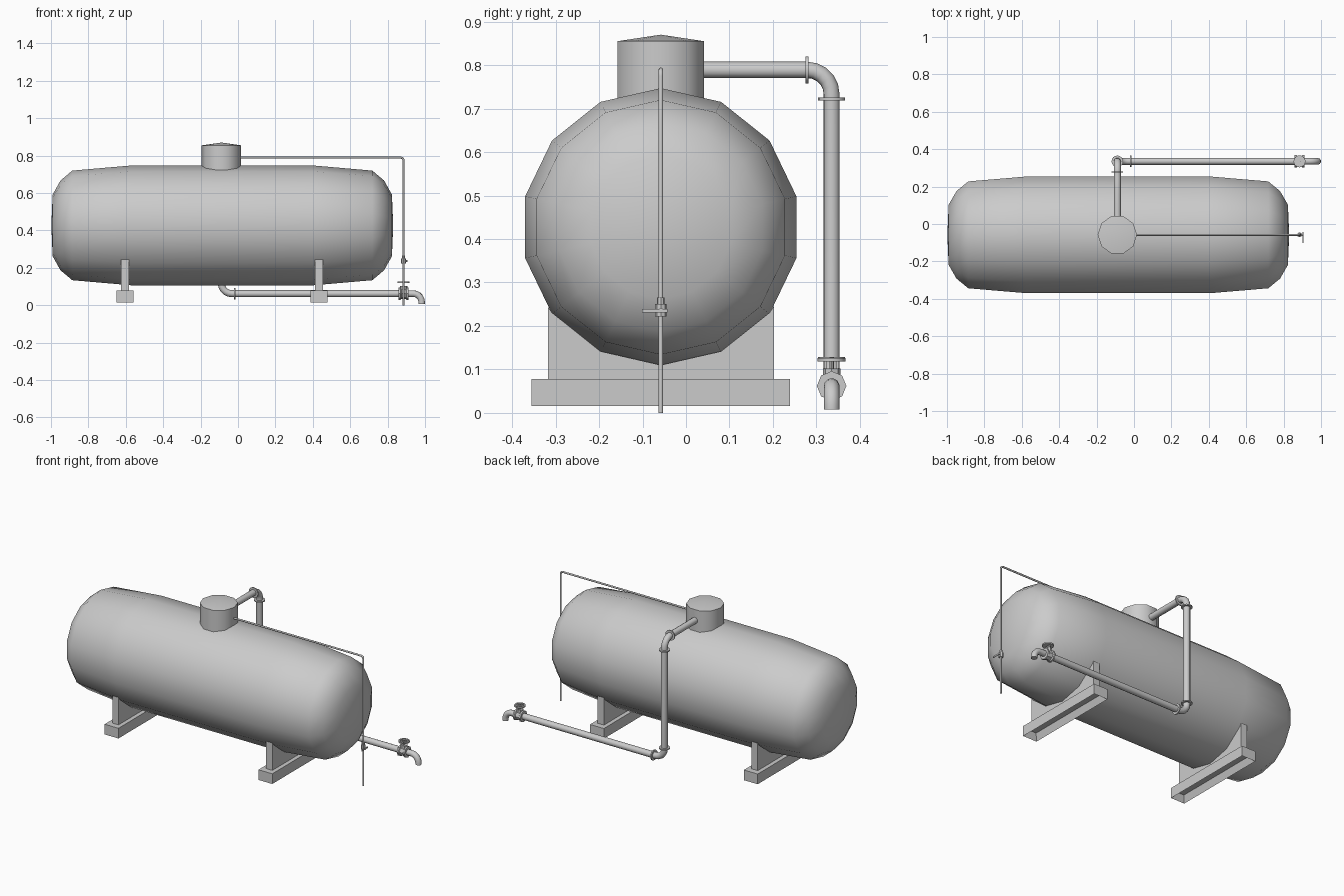
import bpy
import bmesh
from math import sin, cos, pi, radians
from mathutils import Vector

if "Cube" in bpy.data.objects:
    bpy.data.objects.remove(bpy.data.objects["Cube"], do_unlink=True)

grey = bpy.data.materials.new("painted grey steel")
grey.use_nodes = True
COLOUR = (0.6, 0.6, 0.6, 1)
grey.diffuse_color = COLOUR
grey.node_tree.nodes["Principled BSDF"].inputs["Base Color"].default_value = COLOUR


def finish(name, bm, angle=40):
    """Turn a bmesh into a shaded, coloured object."""
    bmesh.ops.remove_doubles(bm, verts=bm.verts, dist=1e-5)
    bmesh.ops.recalc_face_normals(bm, faces=bm.faces)
    mesh = bpy.data.meshes.new(name)
    bm.to_mesh(mesh)
    bm.free()
    mesh.materials.append(grey)
    ob = bpy.data.objects.new(name, mesh)
    bpy.context.scene.collection.objects.link(ob)
    bpy.ops.object.select_all(action="DESELECT")
    ob.select_set(True)
    bpy.context.view_layer.objects.active = ob
    bpy.ops.object.shade_smooth_by_angle(angle=radians(angle))
    return ob


def skin(bm, rings):
    """Bridge successive vertex rings and cap both ends."""
    rows = [[bm.verts.new(p) for p in ring] for ring in rings]
    n = len(rows[0])
    for a, b in zip(rows, rows[1:]):
        for i in range(n):
            j = (i + 1) % n
            bm.faces.new((a[i], a[j], b[j], b[i]))
    for row in (rows[0], rows[-1]):
        if (row[0].co - row[1].co).length > 1e-4:
            bm.faces.new(row)


def lathe(name, centre, axis, profile, sides=16, angle=40):
    """Revolve (position, radius) pairs about an axis."""
    place = {"X": lambda p, c, s: Vector((p, s, c)),
             "Y": lambda p, c, s: Vector((c, p, s)),
             "Z": lambda p, c, s: Vector((c, s, p))}[axis]
    turns = [2 * pi * i / sides for i in range(sides)]
    bm = bmesh.new()
    skin(bm, [[Vector(centre) + place(p, r * cos(t), r * sin(t)) for t in turns]
              for p, r in profile])
    return finish(name, bm, angle)


def disc(name, centre, axis, radius, thick, sides=16):
    h = thick / 2
    return lathe(name, centre, axis, [(-h, radius), (h, radius)], sides)


def pipe(name, corners, radius, bend, sides=10, steps=5):
    """Sweep a round section along a path with rounded corners."""
    pts = [Vector(c) for c in corners]
    path = [pts[0]]
    for a, b, c in zip(pts, pts[1:], pts[2:]):
        u, v = (a - b).normalized(), (c - b).normalized()
        hub = b + (u + v) * bend
        for i in range(steps + 1):
            t = pi / 2 * i / steps
            path.append(hub - v * bend * cos(t) - u * bend * sin(t))
    path.append(pts[-1])
    tangents = [(path[min(i + 1, len(path) - 1)] - path[max(i - 1, 0)]).normalized()
                for i in range(len(path))]
    side = tangents[0].orthogonal().normalized()
    rings = []
    for p, t in zip(path, tangents):
        side = (side - t * side.dot(t)).normalized()
        up = t.cross(side)
        rings.append([p + (side * cos(k) + up * sin(k)) * radius
                      for k in (2 * pi * i / sides for i in range(sides))])
    bm = bmesh.new()
    skin(bm, rings)
    return finish(name, bm, 50)


def box(name, centre, size):
    bm = bmesh.new()
    bmesh.ops.create_cube(bm, size=1)
    for v in bm.verts:
        v.co = Vector(centre) + v.co * Vector(size)
    return finish(name, bm, 30)


# Horizontal tank with domed ends
TY, TZ, TR, SIDES = -0.058, 0.427, 0.32, 14
half = [(0.49, TR), (0.802, 0.293), (0.865, 0.24), (0.907, 0.165), (0.914, 0)]
profile = [(-p, r) for p, r in reversed(half)] + half
lathe("tank", (-0.084, TY, TZ), "X", profile, SIDES, 65)

# Manhole tower with a shallow conical lid
MX = -0.089
lathe("manhole", (MX, TY, 0), "Z", [(0.66, 0.105), (0.855, 0.105), (0.87, 0)], 10)

# Saddles cut to the tank's curve, on hollow feet
for label, x in (("left", 0.433), ("right", -0.604)):
    arc = [(TY + TR * sin(t), TZ - TR * cos(t) + 0.003)
           for t in (2 * pi * k / SIDES for k in range(-2, 3))]
    outline = [(TY - 0.26, 0.075), (TY - 0.26, 0.245), *arc,
               (TY + 0.26, 0.245), (TY + 0.26, 0.075)]
    bm = bmesh.new()
    skin(bm, [[Vector((x + s * 0.021, y, z)) for y, z in outline] for s in (-1, 1)])
    finish(label + "_saddle", bm, 20)

    bm = bmesh.new()
    bmesh.ops.create_cube(bm, size=1)
    for v in bm.verts:
        v.co = Vector((x, TY, 0.047)) + v.co * Vector((0.093, 0.594, 0.062))
    bm.faces.ensure_lookup_table()
    base = min(bm.faces, key=lambda f: f.calc_center_median().z)
    bmesh.ops.inset_region(bm, faces=[base], thickness=0.022)
    bmesh.ops.translate(bm, verts=base.verts, vec=(0, 0, 0.04))
    finish(label + "_foot", bm, 30)

# Thick outlet pipe: back from the manhole, down, then along to the tap
PY, PZ, HIGH, TAP = 0.335, 0.062, 0.789, 0.885
pipe("outlet_pipe", [(MX, TY, HIGH), (MX, PY, HIGH), (MX, PY, PZ), (TAP, PY, PZ)],
     0.019, 0.056)
flanges = [((MX, 0.278, HIGH), "Y"), ((MX, PY, 0.722), "Z"),
           ((MX, PY, 0.125), "Z"), ((-0.018, PY, PZ), "X")]
for i, (centre, axis) in enumerate(flanges):
    disc("flange_%d" % (i + 1), centre, axis, 0.031, 0.007)

# Tap: ribbed body, yoke, handwheel and spout
lathe("tap_body", (TAP, PY, PZ), "X",
      [(-0.026, 0.022), (-0.026, 0.034), (-0.016, 0.034), (-0.012, 0.028),
       (0.012, 0.028), (0.016, 0.034), (0.026, 0.034), (0.026, 0.022)], 8, 30)
disc("tap_bonnet", (TAP, PY, 0.09), "Z", 0.02, 0.024, 8)
for label, s in (("front", -1), ("back", 1)):
    box(label + "_yoke_post", (TAP, PY + s * 0.014, 0.108), (0.008, 0.007, 0.03))
disc("tap_stem", (TAP, PY, 0.11), "Z", 0.005, 0.034, 8)
lathe("handwheel_rim", (TAP, PY, 0.122), "Z",
      [(-0.004, 0.024), (-0.004, 0.032), (0.004, 0.032), (0.004, 0.024),
       (-0.004, 0.024)], 16, 40)
box("handwheel_spoke_across", (TAP, PY, 0.122), (0.05, 0.007, 0.006))
box("handwheel_spoke_along", (TAP, PY, 0.122), (0.007, 0.05, 0.006))
pipe("tap_spout", [(TAP, PY, PZ), (0.982, PY, PZ), (0.982, PY, 0.008)], 0.018, 0.045)

# Thin drain line with a small lever valve
pipe("drain_pipe", [(MX, TY, HIGH), (TAP, TY, HIGH), (TAP, TY, 0)], 0.0055, 0.014, 8)
disc("drain_valve_body", (TAP, TY, 0.236), "Z", 0.013, 0.028, 8)
disc("drain_valve_collar", (TAP, TY, 0.257), "Z", 0.009, 0.016, 8)
disc("drain_valve_stem", (0.893, TY, 0.236), "X", 0.005, 0.026, 8)
box("drain_valve_lever", (0.904, -0.072, 0.235), (0.004, 0.058, 0.009))
